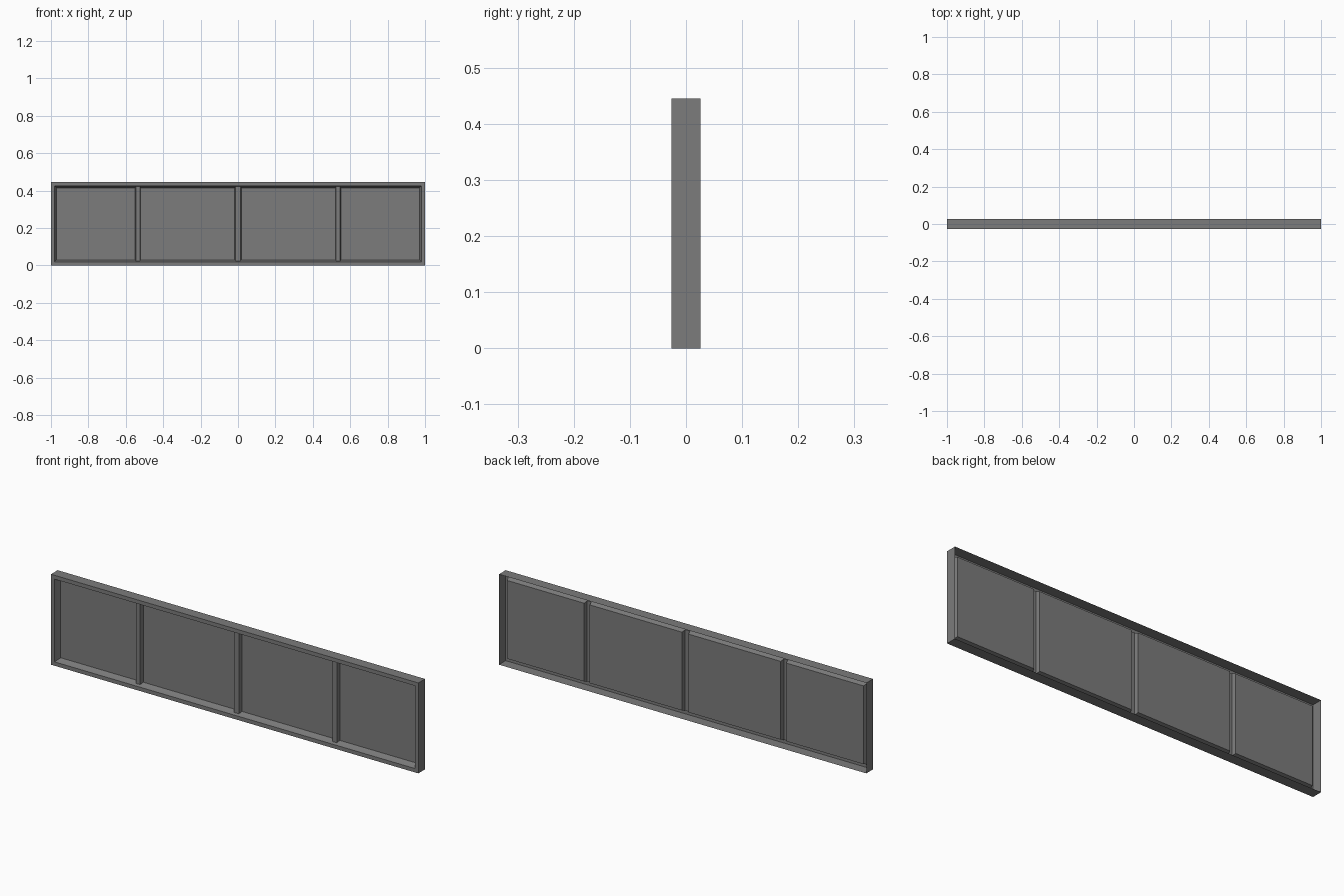
import bpy, bmesh

if "Cube" in bpy.data.objects:
    bpy.data.objects.remove(bpy.data.objects["Cube"])

grey = bpy.data.materials.new("mid_grey")
grey.use_nodes = True
colour = (0.2, 0.2, 0.2, 1)
grey.diffuse_color = colour
grey.node_tree.nodes["Principled BSDF"].inputs["Base Color"].default_value = colour

# Overall sizes
HEIGHT, BACK, FRONT = 0.445, 0.026, -0.026
PANE_Y, BAR_Y = 0.006, -0.012
RIM, BEAD, PANE = 0.019, 0.0236, 0.03     # insets from the outer edge


def rect(y, inset, x0=-1.0, x1=1.0):
    """Corners of an upright rectangle, counter-clockwise from the front."""
    z0, z1 = inset, HEIGHT - inset
    return [(x0, y, z0), (x1, y, z0), (x1, y, z1), (x0, y, z1)]


def framed(y, inset):
    return rect(y, inset, inset - 1, 1 - inset)


def build(name, lofts=(), faces=()):
    """Make an object from rings joined in order, plus single flat faces."""
    bm = bmesh.new()
    for rings in lofts:
        loops = [[bm.verts.new(p) for p in ring] for ring in rings]
        for a, b in zip(loops, loops[1:]):
            for i in range(4):
                j = (i + 1) % 4
                bm.faces.new((a[i], a[j], b[j], b[i]))
    for corners in faces:
        bm.faces.new([bm.verts.new(p) for p in corners])
    bmesh.ops.remove_doubles(bm, verts=bm.verts, dist=0.00005)
    mesh = bpy.data.meshes.new(name)
    bm.to_mesh(mesh)
    bm.free()
    mesh.materials.append(grey)
    obj = bpy.data.objects.new(name, mesh)
    bpy.context.collection.objects.link(obj)
    return obj


# Open-backed outer frame: walls, front rim and the start of the sloping reveal
build("outer_frame", [[rect(BACK, 0), rect(FRONT, 0),
                       framed(FRONT, RIM), framed(BAR_Y, BEAD)]])

# Upright bars: flat front strips between the panes
bars = [(-0.535, 0.011), (0, 0.0135), (0.535, 0.011)]
for name, (x, half) in zip(("right_bar", "middle_bar", "left_bar"), bars):
    build(name, faces=[rect(BAR_Y, BEAD, x - half, x + half)])

# Panes: shallow trays whose sloping sides close the bars and the reveal
starts = [BEAD - 1] + [x + half for x, half in bars]
ends = [x - half for x, half in bars] + [1 - BEAD]
slope = 0.004
for i, (x0, x1) in enumerate(zip(starts, ends)):
    left = PANE - 1 if i == 0 else x0 + slope
    right = 1 - PANE if i == len(bars) else x1 - slope
    glass = rect(PANE_Y, PANE, left, right)
    build(f"pane_{i + 1}", [[rect(BAR_Y, BEAD, x0, x1), glass]], [glass])
